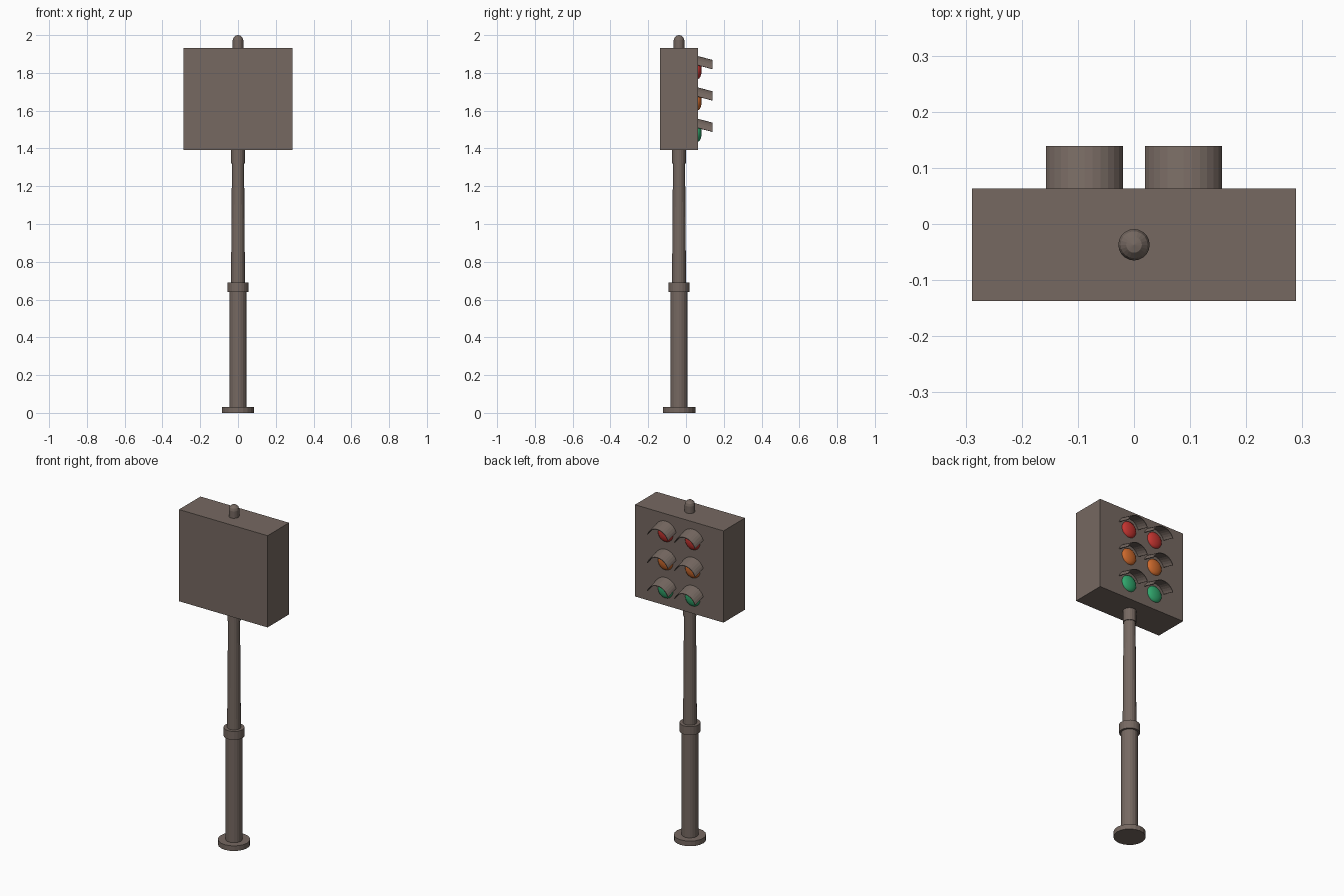
import bpy, bmesh
from math import sin, cos, pi, radians

if "Cube" in bpy.data.objects:
    bpy.data.objects.remove(bpy.data.objects["Cube"])

POLE_Y = -0.037
FACE_Y = 0.063


def material(name, rgb):
    m = bpy.data.materials.new(name)
    m.diffuse_color = (*rgb, 1)
    m.use_nodes = True
    m.node_tree.nodes["Principled BSDF"].inputs["Base Color"].default_value = m.diffuse_color
    return m


BODY = material("brown_metal", (0.18, 0.14, 0.12))
LIGHTS = {"red": material("red_glass", (0.55, 0.035, 0.03)),
          "amber": material("amber_glass", (0.6, 0.14, 0.025)),
          "green": material("green_glass", (0.03, 0.38, 0.15))}


def make(name, bm, mat, loc=(0, 0, 0), smooth=False):
    bmesh.ops.remove_doubles(bm, verts=bm.verts, dist=1e-5)
    bmesh.ops.recalc_face_normals(bm, faces=bm.faces)
    for f in bm.faces:
        f.smooth = smooth
    me = bpy.data.meshes.new(name)
    bm.to_mesh(me)
    bm.free()
    me.materials.append(mat)
    ob = bpy.data.objects.new(name, me)
    ob.location = loc
    bpy.context.collection.objects.link(ob)
    return ob


def lathe(name, profile, sides=20):
    """Spin a closed (radius, z) profile round the pole axis."""
    bm = bmesh.new()
    vs = [bm.verts.new((r, 0, z)) for r, z in profile]
    es = [bm.edges.new(p) for p in zip(vs, vs[1:])]
    bmesh.ops.spin(bm, geom=vs + es, cent=(0, 0, 0), axis=(0, 0, 1),
                   angle=2 * pi, steps=sides)
    return make(name, bm, BODY, (0, POLE_Y, 0))


def tube(name, r0, r1, z0, z1):
    return lathe(name, [(0, z0), (r0, z0), (r1, z1), (0, z1)])


# Pole, bottom to top
tube("base_plate", 0.086, 0.086, 0, 0.03)
tube("lower_pole", 0.045, 0.045, 0.03, 0.64)
tube("middle_collar", 0.056, 0.056, 0.64, 0.69)
tube("upper_pole", 0.037, 0.032, 0.69, 1.33)
tube("top_collar", 0.036, 0.036, 1.32, 1.395)
lathe("pole_cap", [(0, 1.92), (0.028, 1.92), (0.028, 1.973), (0.024, 1.987),
                   (0.014, 1.997), (0, 2.0)])

# Signal box
bm = bmesh.new()
bmesh.ops.create_cube(bm, size=1)
bmesh.ops.scale(bm, vec=(0.577, 0.2, 0.54), verts=bm.verts)
make("signal_box", bm, BODY, (0, POLE_Y, 1.662))


def visor(name, loc, steps=12):
    """Arched hood, sloping down away from the box face."""
    bm = bmesh.new()
    depth, drop, low = 0.076, 0.02, radians(20)
    rings = []
    for i in range(steps + 1):
        a = low + (pi - 2 * low) * i / steps
        rings.append([bm.verts.new((r * cos(a), y, r * sin(a) - drop * y / depth))
                      for r, y in ((0.073, -0.004), (0.073, depth),
                                   (0.069, depth), (0.069, -0.004))])
    for a, b in zip(rings, rings[1:]):
        for k in range(4):
            n = (k + 1) % 4
            bm.faces.new((a[k], a[n], b[n], b[k]))
    bm.faces.new(rings[0])
    bm.faces.new(rings[-1])
    make(name, bm, BODY, loc)


def lens(name, loc, mat):
    """Shallow glass dome."""
    bm = bmesh.new()
    vs = [bm.verts.new((0.048 * cos(t), 0.02 * sin(t), 0))
          for t in (pi / 2 * k / 5 for k in range(6))]
    es = [bm.edges.new(p) for p in zip(vs, vs[1:])]
    bmesh.ops.spin(bm, geom=vs + es, cent=(0, 0, 0), axis=(0, 1, 0),
                   angle=2 * pi, steps=20)
    make(name, bm, mat, loc, True)


# Two columns of three lights on the rear face
for row, (colour, mat) in enumerate(LIGHTS.items()):
    for side, x in (("left", -0.0885), ("right", 0.0885)):
        loc = (x, FACE_Y, 1.816 - 0.166 * row)
        lens(f"{colour}_lens_{side}", loc, mat)
        visor(f"{colour}_visor_{side}", loc)
